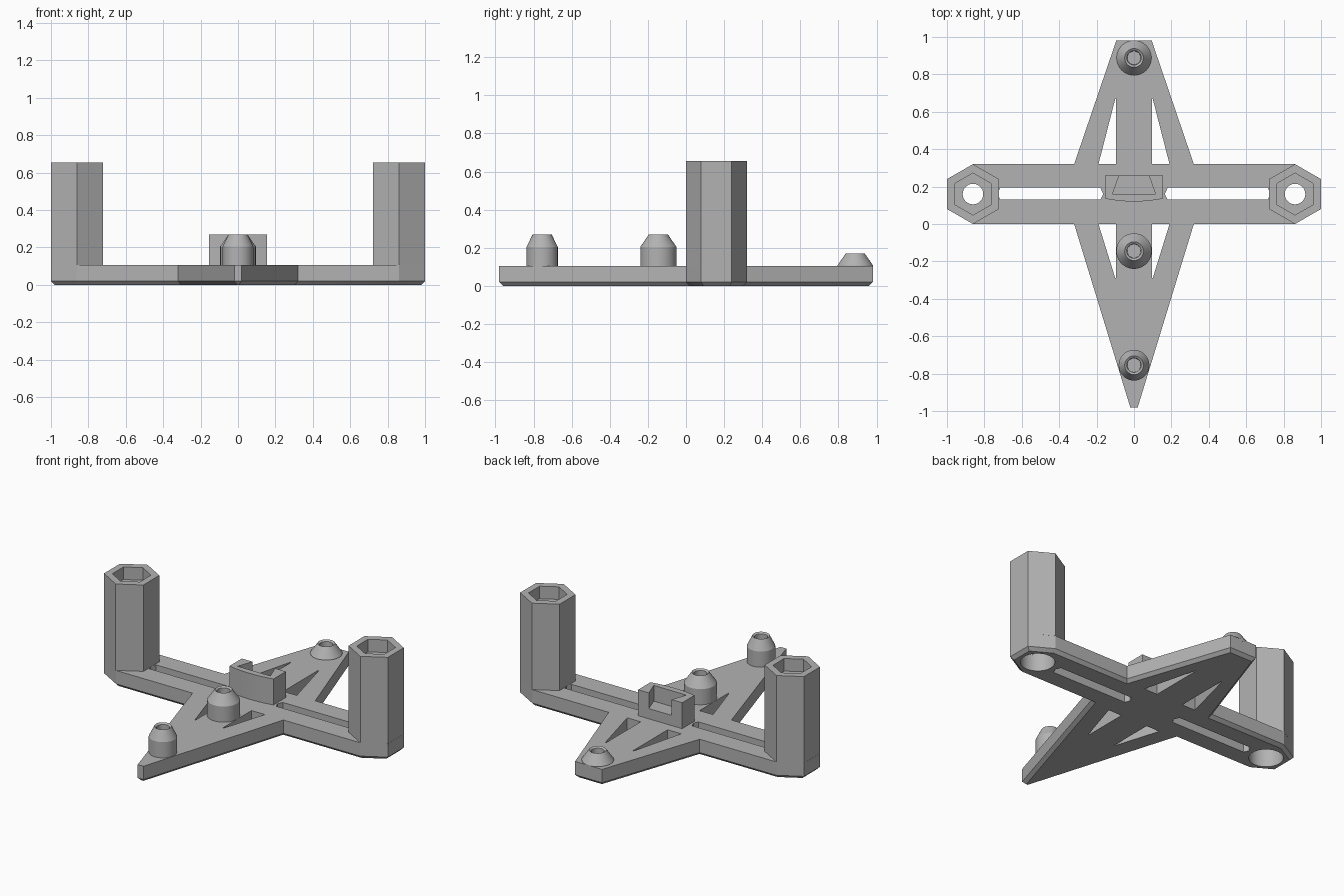
import bpy, bmesh, math

if "Cube" in bpy.data.objects:
    bpy.data.objects.remove(bpy.data.objects["Cube"], do_unlink=True)

grey = bpy.data.materials.new("mid grey")
grey.use_nodes = True
grey.diffuse_color = (0.45, 0.45, 0.45, 1)
grey.node_tree.nodes["Principled BSDF"].inputs["Base Color"].default_value = grey.diffuse_color

PLATE = 0.105            # plate thickness
MID = 0.16               # y of the cross arm's centre line


def finish(name, bm):
    bmesh.ops.recalc_face_normals(bm, faces=bm.faces)
    mesh = bpy.data.meshes.new(name)
    bm.to_mesh(mesh)
    bm.free()
    ob = bpy.data.objects.new(name, mesh)
    bpy.context.scene.collection.objects.link(ob)
    mesh.materials.append(grey)
    return ob


def prism(name, outline, z0, z1, bottom=0.0):
    """Extrude an outline upward, optionally chamfering its lower rim."""
    bm = bmesh.new()
    base = bm.faces.new([bm.verts.new((x, y, z0)) for x, y in outline])
    up = bmesh.ops.extrude_face_region(bm, geom=[base], use_keep_orig=True)
    for v in up["geom"]:
        if isinstance(v, bmesh.types.BMVert):
            v.co.z = z1
    bmesh.ops.recalc_face_normals(bm, faces=bm.faces)
    if bottom:
        rim = [e for e in bm.edges if all(v.co.z == z0 for v in e.verts)]
        rim = [e for e in rim if len(e.link_faces) == 2]
        bmesh.ops.bevel(bm, geom=rim, offset=bottom, segments=1,
                        affect='EDGES', clamp_overlap=False)
    return finish(name, bm)


def ring(x, y, r, n, start=0.0):
    return [(x + r * math.cos(start + i * math.tau / n),
             y + r * math.sin(start + i * math.tau / n)) for i in range(n)]


def lathe(name, y, profile, n=40):
    """Spin an (r, z) profile around a vertical axis at (0, y)."""
    bm = bmesh.new()
    loops = [[bm.verts.new((px, py, z)) for px, py in ring(0, y, r, n)]
             for r, z in profile]
    for a, b in zip(loops, loops[1:]):
        for i in range(n):
            j = (i + 1) % n
            bm.faces.new((a[i], a[j], b[j], b[i]))
    bm.faces.new(loops[-1])
    bm.faces.new(loops[0])
    return finish(name, bm)


def cut(ob, cutters):
    for c in cutters:
        mod = ob.modifiers.new("cut", 'BOOLEAN')
        mod.operation = 'DIFFERENCE'
        mod.solver = 'EXACT'
        mod.object = c
    bpy.context.view_layer.update()
    deps = bpy.context.evaluated_depsgraph_get()
    mesh = bpy.data.meshes.new_from_object(ob.evaluated_get(deps))
    ob.modifiers.clear()
    ob.data = mesh
    for c in cutters:
        bpy.data.objects.remove(c, do_unlink=True)


def smooth(ob):
    bpy.ops.object.select_all(action='DESELECT')
    ob.select_set(True)
    bpy.context.view_layer.objects.active = ob
    bpy.ops.object.shade_smooth_by_angle(angle=math.radians(25))


# Base plate: arrow front, cross arms with hexagonal ends, tapered back
half = [(0.02, -0.98), (0.32, 0), (0.86, 0), (1.0, 0.08), (1.0, 0.24),
        (0.86, 0.32), (0.32, 0.32), (0.095, 0.98)]
outline = half + [(-x, y) for x, y in reversed(half)]
plate = prism("base_plate", outline, 0, PLATE, bottom=0.02)

slot = [(0.165, MID), (0.18, 0.195), (0.715, 0.195),
        (0.73, MID), (0.715, 0.13), (0.18, 0.13)]
back_gap = [(0.095, 0.32), (0.19, 0.32), (0.1, 0.67), (0.095, 0.67)]
front_gap = [(0.095, 0), (0.19, 0), (0.1, -0.29), (0.095, -0.29)]
cutters = []
for s in (1, -1):
    for shape in (slot, back_gap, front_gap):
        cutters.append(prism("cutter", [(s * x, y) for x, y in shape], -0.1, 0.3))
    cutters.append(prism("cutter", ring(s * 0.86, MID, 0.1, 40), -0.1, 0.3))
cut(plate, cutters)
smooth(plate)

# Hexagonal posts with nut pocket, screw hole and wide lower bore
for side, s in (("left", 1), ("right", -1)):
    cx = s * 0.861
    post = prism(side + "_post", ring(cx, MID, 0.16, 6, math.pi / 6), PLATE, 0.655)
    cut(post, [prism("cutter", ring(cx, MID, 0.112, 6, math.pi / 6), 0.575, 0.8),
               prism("cutter", ring(cx, MID, 0.055, 32), 0, 0.9),
               prism("cutter", ring(cx, MID, 0.1, 40), 0, 0.45)])
    smooth(post)

# Tapered pegs with blind holes
hole = [(0.038, -0.008), (0.036, -0.12)]
for name, y, r, shoulder, top in (("front_peg", -0.755, 0.082, 0.205, 0.27),
                                  ("middle_peg", -0.145, 0.095, 0.205, 0.27),
                                  ("back_peg", 0.888, 0.093, 0.108, 0.17)):
    profile = [(r, PLATE - 0.01), (r, shoulder), (0.05, top)]
    profile += [(hr, max(top + hz, PLATE + 0.005)) for hr, hz in hole]
    smooth(lathe(name, y, profile))

# Centre clip: bowed front, dovetail notch open to the back
bow = [(x / 10 * 0.155, 0.12 + 0.016 * (x / 10) ** 2) for x in range(-10, 11, 2)]
clip = prism("centre_clip", bow + [(0.155, 0.26), (-0.155, 0.26)], PLATE - 0.01, 0.27)
notch = [(-0.115, 0.16), (0.115, 0.16), (0.076, 0.27), (-0.076, 0.27)]
cut(clip, [prism("cutter", notch, 0.17, 0.4)])
smooth(clip)
